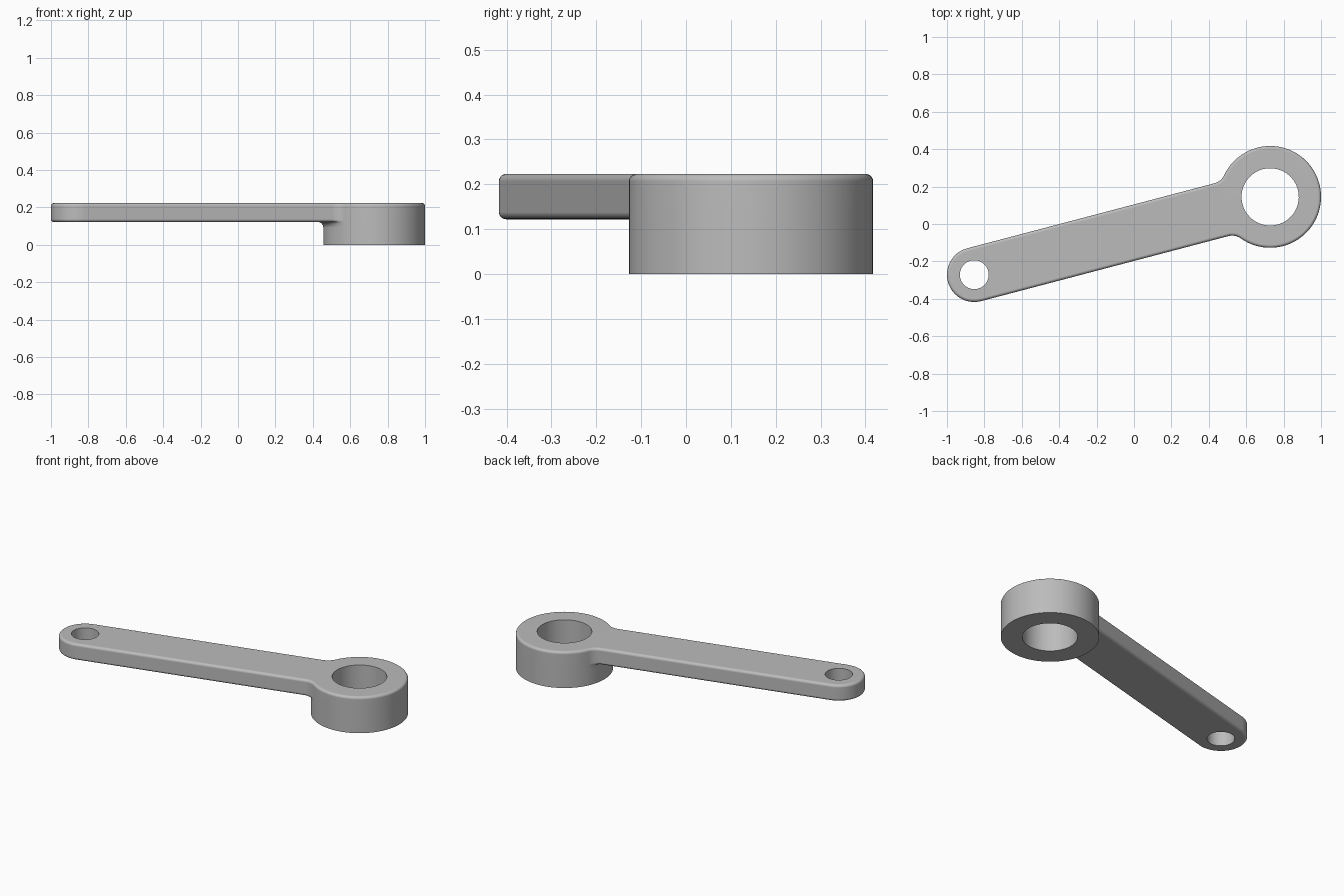
import bpy, bmesh
from math import pi, cos, sin, sqrt, atan2, hypot

if "Cube" in bpy.data.objects:
    bpy.data.objects.remove(bpy.data.objects["Cube"], do_unlink=True)

# Main dimensions, with the boss centre as local origin and the arm along -x
BOSS, PIN = (0.728, 0.145), (-0.854, -0.271)
R, END, BOSS_HOLE, PIN_HOLE = 0.272, 0.146, 0.153, 0.077
TOP, UNDER, ROUND, FILLET, FLARE = 0.223, 0.122, 0.016, 0.08, 0.03
DX, DY = BOSS[0] - PIN[0], BOSS[1] - PIN[1]
LENGTH = hypot(DX, DY)
STEPS = 6

neck = sqrt((R + FILLET) ** 2 - (END + FILLET) ** 2)
phi = atan2(END + FILLET, -neck)


def arc(cx, cy, r, a, b, n, side=1, weight=lambda t: 1.0):
    """Points with outward normal and lower rounding weight along an arc."""
    out = []
    for i in range(n + 1):
        t = i / n
        c, s = cos(a + (b - a) * t), sin(a + (b - a) * t)
        out.append((cx + r * c, cy + r * s, side * c, side * s, weight(t)))
    return out


# Plan outline: boss arc, neck fillet, arm end, neck fillet
boss_arc = arc(0, 0, R, -phi, phi, 64, weight=lambda t: 0.0)
outline = boss_arc
outline = outline + arc(-neck, END + FILLET, FILLET, phi - pi, -pi / 2, 10, -1,
                        lambda t: t * t)[1:]
outline += arc(-LENGTH, 0, END, pi / 2, 3 * pi / 2, 36)
outline += arc(-neck, -END - FILLET, FILLET, pi / 2, pi - phi, 10, -1,
               lambda t: (1 - t) ** 2)[:-1]

bm = bmesh.new()


def ring(points, z, inset=0.0, weighted=False):
    verts = []
    for x, y, nx, ny, w in points:
        d = inset * (w if weighted else 1)
        verts.append(bm.verts.new((x - nx * d, y - ny * d, z)))
    return verts


def bridge(a, b):
    for i in range(len(a)):
        j = (i + 1) % len(a)
        bm.faces.new((a[i], a[j], b[j], b[i]))


def cap(loops, up):
    edges = []
    for loop in loops:
        for i, v in enumerate(loop):
            w = loop[(i + 1) % len(loop)]
            edges.append(bm.edges.get((v, w)) or bm.edges.new((v, w)))
    bmesh.ops.triangle_fill(bm, use_beauty=True, edges=edges, normal=(0, 0, up))


# Side wall with rounded upper edge and rounded lower arm edge
angles = [i / STEPS * pi / 2 for i in range(STEPS + 1)]
rings = [ring(outline, TOP - ROUND * (1 - cos(a)), ROUND * (1 - sin(a)))
         for a in angles]
rings += [ring(outline, UNDER + ROUND * (1 - sin(a)), ROUND * (1 - cos(a)), True)
          for a in angles]
for a, b in zip(rings, rings[1:]):
    bridge(a, b)

# Boss below the arm, flaring into its underside
n_arc, n_in = len(boss_arc), 24


def boss_inner(z, flare):
    verts = []
    for i in range(1, n_in):
        t = i / n_in
        s = min(1, min(t, 1 - t) / 0.4)
        r = R + flare * s * s * (3 - 2 * s)
        a = phi + (2 * pi - 2 * phi) * t
        verts.append(bm.verts.new((r * cos(a), r * sin(a), z)))
    return verts


inner = boss_inner(UNDER, FLARE)
boss_ring = rings[-1][:n_arc] + inner
for a in angles[1:] + [None]:
    z = 0.0 if a is None else UNDER - FLARE * sin(a)
    f = 0.0 if a is None else FLARE * (1 - sin(a))
    if a is not None:
        f = FLARE * (1 - sin(a))
        z = UNDER - FLARE * (1 - cos(a))
    nxt = ring(boss_arc, z) + boss_inner(z, f)
    bridge(boss_ring, nxt)
    boss_ring = nxt

# Bores
bores = {}
for name, cx, r, low in (("boss", 0, BOSS_HOLE, 0), ("pin", -LENGTH, PIN_HOLE, UNDER)):
    circle = arc(cx, 0, r, 0, 2 * pi, 64)[:-1]
    bores[name] = ring(circle, TOP), ring(circle, low)
    bridge(*bores[name])

# Flat faces: top, arm underside, boss underside
cap([rings[0], bores["boss"][0], bores["pin"][0]], 1)
arm_loop = rings[-1][n_arc - 1:] + [rings[-1][0]] + inner[::-1]
cap([arm_loop, bores["pin"][1]], -1)
cap([boss_ring, bores["boss"][1]], -1)

bmesh.ops.recalc_face_normals(bm, faces=bm.faces)
mesh = bpy.data.meshes.new("lever_arm")
bm.to_mesh(mesh)
bm.free()
lever = bpy.data.objects.new("lever_arm", mesh)
bpy.context.collection.objects.link(lever)
lever.location = (BOSS[0], BOSS[1], 0)
lever.rotation_euler.z = atan2(DY, DX)

# Plain grey metal
grey = bpy.data.materials.new("plain_grey")
grey.use_nodes = True
colour = (0.5, 0.5, 0.5, 1)
grey.diffuse_color = colour
grey.node_tree.nodes["Principled BSDF"].inputs["Base Color"].default_value = colour
mesh.materials.append(grey)

# Smooth shading with crisp edges and flat caps
bpy.context.view_layer.objects.active = lever
lever.select_set(True)
bpy.ops.object.shade_smooth_by_angle(angle=pi / 6)
weighted = lever.modifiers.new("flat_caps", "WEIGHTED_NORMAL")
weighted.keep_sharp = True
weighted.weight = 100
